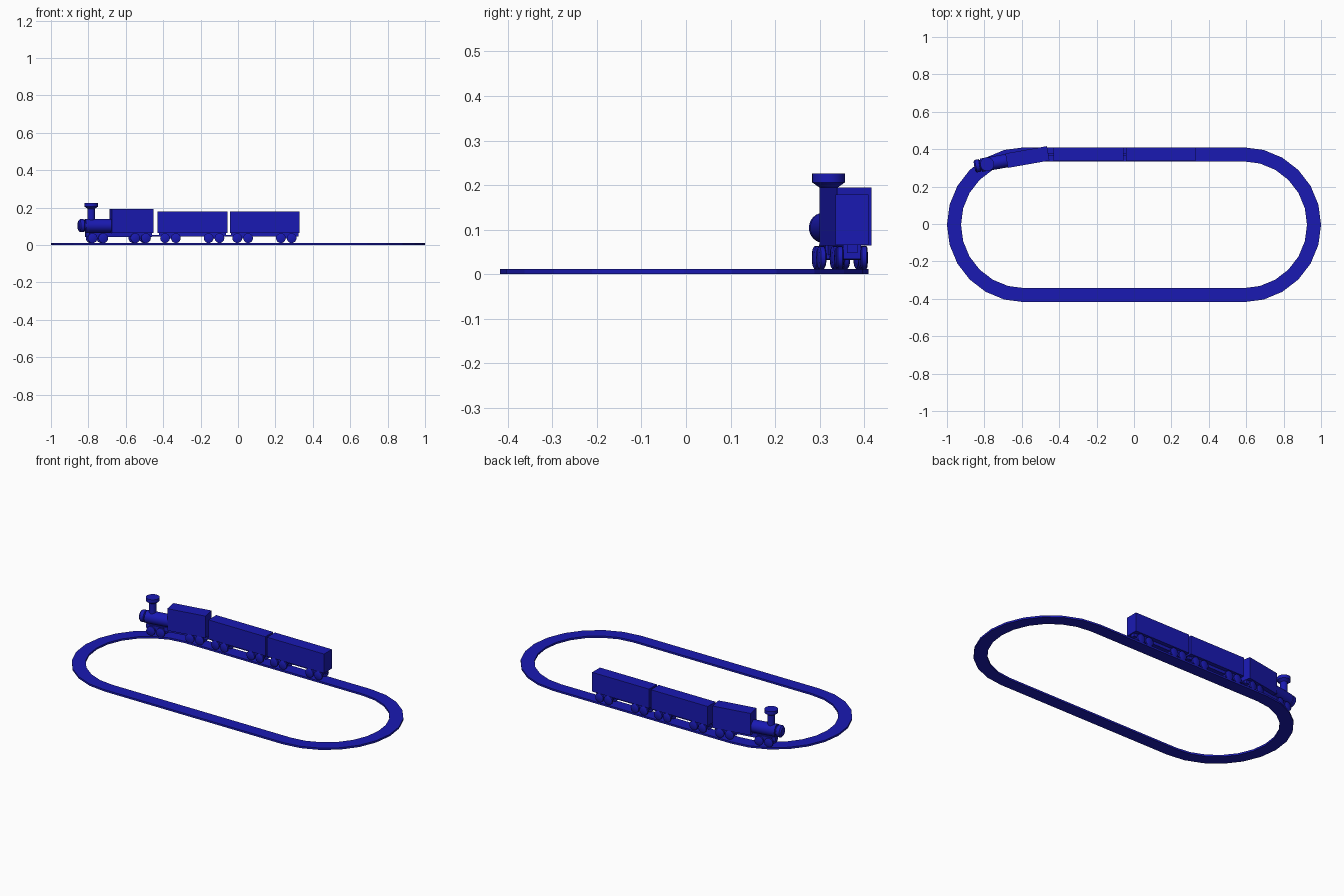
import bpy, bmesh, math
from mathutils import Matrix, Vector

if "Cube" in bpy.data.objects:
    bpy.data.objects.remove(bpy.data.objects["Cube"])

navy = bpy.data.materials.new("navy_paint")
navy.diffuse_color = (0.01, 0.01, 0.45, 1)
navy.use_nodes = True
navy.node_tree.nodes["Principled BSDF"].inputs["Base Color"].default_value = navy.diffuse_color


def finish(name, bm, smooth=False):
    bmesh.ops.recalc_face_normals(bm, faces=bm.faces)
    mesh = bpy.data.meshes.new(name)
    bm.to_mesh(mesh)
    bm.free()
    obj = bpy.data.objects.new(name, mesh)
    bpy.context.collection.objects.link(obj)
    mesh.materials.append(navy)
    if smooth:
        bpy.ops.object.select_all(action='DESELECT')
        obj.select_set(True)
        bpy.context.view_layer.objects.active = obj
        bpy.ops.object.shade_smooth_by_angle(angle=math.radians(35))
    return obj


def box(name, frame, lo, hi):
    lo, hi = Vector(lo), Vector(hi)
    bm = bmesh.new()
    bmesh.ops.create_cube(bm, size=1, matrix=frame @ Matrix.Translation((lo + hi) / 2)
                          @ Matrix.Diagonal((*(hi - lo), 1)))
    return finish(name, bm)


def lathe(name, frame, origin, axis, profile, sides=20):
    """Spin (radius, distance) pairs about an axis."""
    rot = Vector((0, 0, 1)).rotation_difference(Vector(axis)).to_matrix().to_4x4()
    m = frame @ Matrix.Translation(origin) @ rot
    bm = bmesh.new()
    rings = []
    for r, d in profile:
        rings.append([bm.verts.new(m @ Vector((r * math.cos(2 * math.pi * i / sides),
                                               r * math.sin(2 * math.pi * i / sides), d)))
                      for i in range(sides)])
    for a, b in zip(rings, rings[1:]):
        for i in range(sides):
            j = (i + 1) % sides
            bm.faces.new((a[i], a[j], b[j], b[i]))
    bm.faces.new(rings[0])
    bm.faces.new(rings[-1])
    return finish(name, bm, True)


def bogie(name, frame, x):
    """Two axles with four wheels and a small side frame."""
    box(name + "_frame", frame, (x - 0.042, -0.02, 0.034), (x + 0.042, 0.02, 0.066))
    for i, dx in enumerate((-0.029, 0.029)):
        lathe(f"{name}_axle_{i}", frame, (x + dx, -0.03, 0.037), (0, 1, 0),
              [(0.006, 0), (0.006, 0.06)], 10)
        for j, y in enumerate((-0.035, 0.019)):
            lathe(f"{name}_wheel_{i}{j}", frame, (x + dx, y, 0.037), (0, 1, 0),
                  [(0.021, 0), (0.026, 0.003), (0.026, 0.013), (0.021, 0.016)])


# Oval track
bm = bmesh.new()
path = []
for cx, start in ((0.586, -90), (-0.586, 90)):
    for i in range(13):
        a = math.radians(start + 15 * i)
        path.append((cx, math.cos(a), math.sin(a)))
sections = []
for cx, c, s in path:
    sections.append([bm.verts.new((cx + r * c, r * s - 0.004, z))
                     for r, z in ((0.339, 0), (0.414, 0), (0.414, 0.011), (0.339, 0.011))])
for k, a in enumerate(sections):
    b = sections[(k + 1) % len(sections)]
    for i in range(4):
        j = (i + 1) % 4
        bm.faces.new((a[i], b[i], b[j], a[j]))
finish("track", bm)

# Two wagons
for n, x in enumerate((-0.243, 0.143)):
    frame = Matrix.Translation((x, 0.373, 0))
    name = f"wagon_{n + 1}"
    box(name + "_body", frame, (-0.187, -0.037, 0.065), (0.187, 0.037, 0.179))
    box(name + "_underframe", frame, (-0.18, -0.012, 0.047), (0.18, 0.012, 0.066))
    box(name + "_coupler", frame, (-0.23, -0.006, 0.045), (-0.17, 0.006, 0.054))
    for side, bx in (("front", -0.118), ("rear", 0.115)):
        bogie(f"{name}_{side}_bogie", frame, bx)

# Engine, turned into the curve
engine = Matrix.Translation((-0.57, 0.358, 0)) @ Matrix.Rotation(math.radians(10), 4, 'Z')
box("engine_cab", engine, (-0.113, -0.039, 0.064), (0.113, 0.039, 0.194))
box("engine_underframe", engine, (-0.25, -0.014, 0.043), (0.11, 0.014, 0.068))
lathe("boiler", engine, (-0.11, 0, 0.104), (-1, 0, 0), [(0.036, 0), (0.036, 0.142)], 24)
lathe("boiler_nose", engine, (-0.25, 0, 0.104), (-1, 0, 0),
      [(0.028, 0), (0.028, 0.006), (0.034, 0.01), (0.034, 0.03), (0.025, 0.038)], 24)
lathe("chimney", engine, (-0.218, 0, 0), (0, 0, 1),
      [(0.02, 0.12), (0.02, 0.194), (0.037, 0.206), (0.037, 0.226)], 24)
for side, bx in (("front", -0.187), ("rear", 0.045)):
    bogie(f"engine_{side}_bogie", engine, bx)
